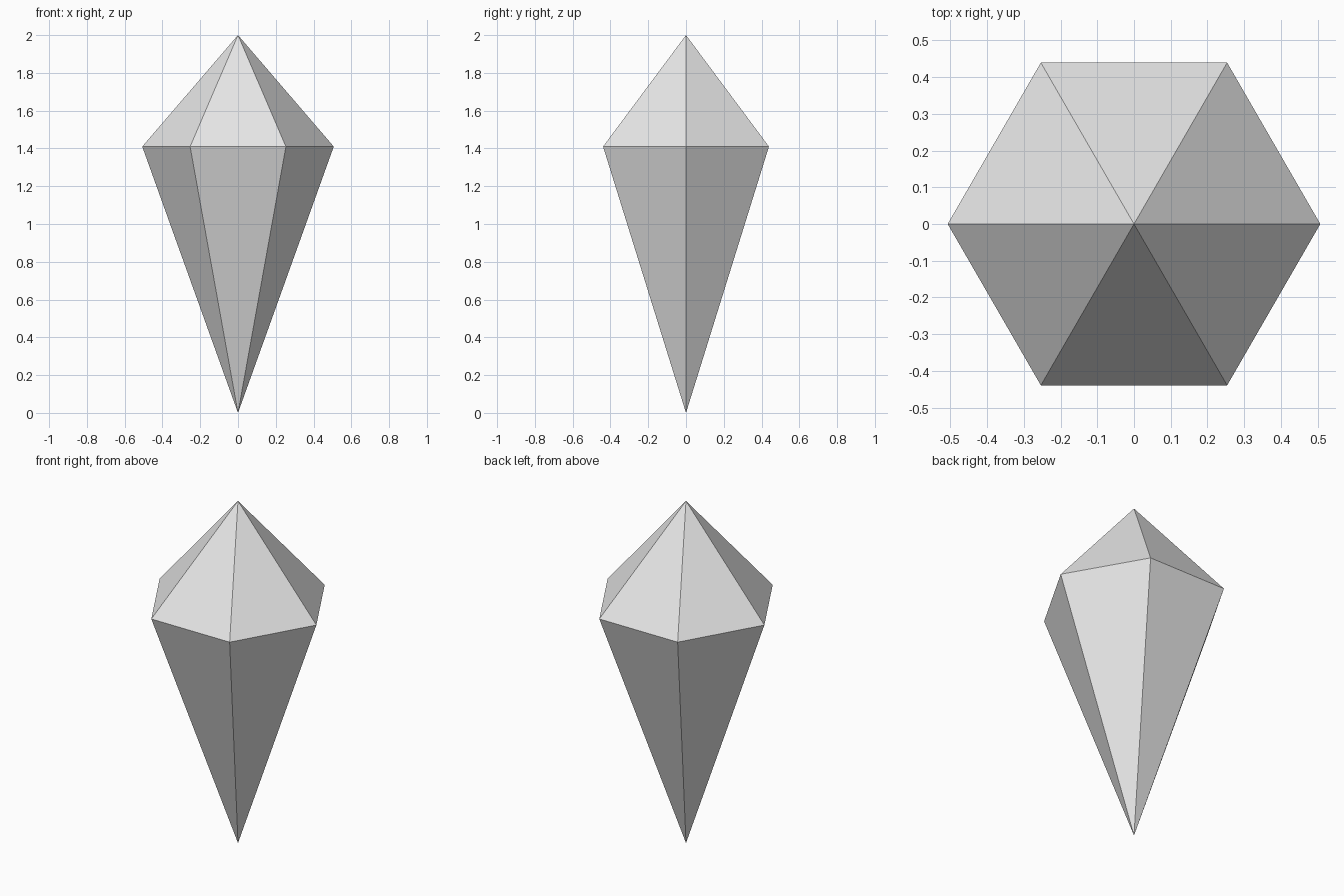
import bpy
import bmesh
from math import pi
from mathutils import Matrix

SIDES = 6
RADIUS = 0.507
GIRDLE = 1.41
HEIGHT = 2.0

cube = bpy.data.objects.get("Cube")
if cube:
    bpy.data.objects.remove(cube, do_unlink=True)

# Crystal colour
grey = bpy.data.materials.new("light_grey")
grey.use_nodes = True
colour = (0.8, 0.8, 0.8, 1)
grey.diffuse_color = colour
grey.node_tree.nodes["Principled BSDF"].inputs["Base Color"].default_value = colour

bm = bmesh.new()


def add_point(base_z, tip_z):
    """Open six-sided cone running from base_z to a tip at tip_z."""
    depth = abs(tip_z - base_z)
    turn = Matrix.Rotation(pi if tip_z < base_z else 0, 4, "X")
    spin = Matrix.Rotation(pi / 2, 4, "Z")
    place = Matrix.Translation((0, 0, (base_z + tip_z) / 2)) @ turn @ spin
    bmesh.ops.create_cone(bm, cap_ends=False, segments=SIDES, radius1=RADIUS,
                          radius2=0, depth=depth, matrix=place)


# Short crown above the girdle, long point below
add_point(GIRDLE, HEIGHT)
add_point(GIRDLE, 0)
bmesh.ops.remove_doubles(bm, verts=bm.verts, dist=0.001)
bmesh.ops.recalc_face_normals(bm, faces=bm.faces)

mesh = bpy.data.meshes.new("crystal")
bm.to_mesh(mesh)
bm.free()
mesh.materials.append(grey)
crystal = bpy.data.objects.new("crystal", mesh)
bpy.context.collection.objects.link(crystal)
